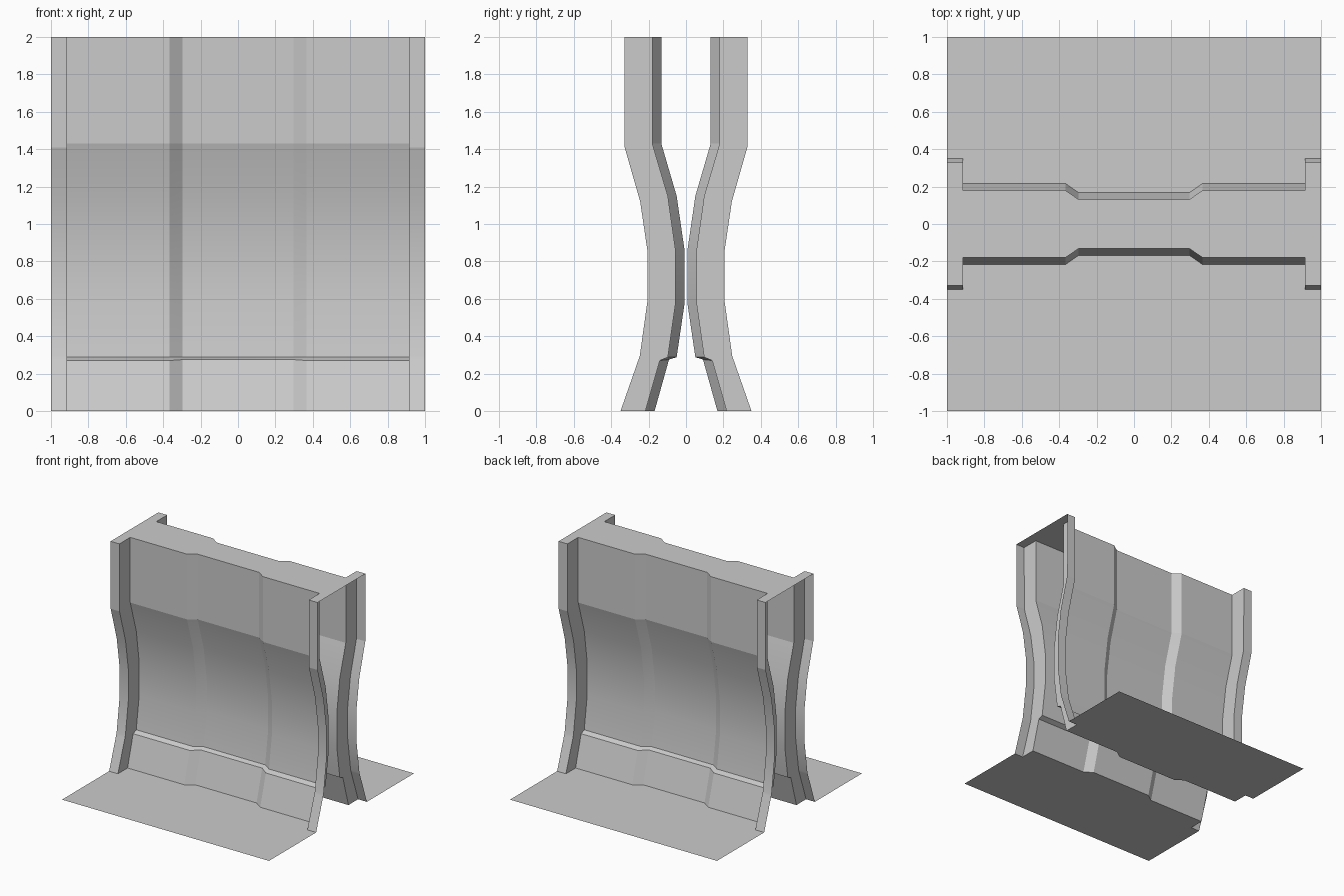
import bpy, math

if "Cube" in bpy.data.objects:
    bpy.data.objects.remove(bpy.data.objects["Cube"])

# Vertical profiles (distance from centre plane, z), top to bottom
PILLAR = [(.33, 2), (.328, 1.41), (.245, 1.12), (.206, .855), (.206, .59),
          (.247, .295), (.254, .275), (.35, 0)]
PANEL = [(.18, 2), (.18, 1.43), (.097, 1.15), (.056, .86), (.056, .575),
         (.097, .288), (.14, .27), (.217, 0)]
MIDDLE = [(.132, 2), (.132, 1.43), (.05, 1.15), (.007, .855), (.007, .58),
          (.05, .288), (.091, .275), (.168, 0)]

# Columns along x: pillar, step back to panel, recessed middle, and the same again
HALF = [(-1, PILLAR), (-.915, PILLAR), (-.915, PANEL), (-.367, PANEL), (-.297, MIDDLE)]
COLUMNS = HALF + [(-x, p) for x, p in reversed(HALF)]


def row(r, side):
    return [(x, side * p[r][0], p[r][1]) for x, p in COLUMNS]


def make(name, verts, faces, flip=False):
    me = bpy.data.meshes.new(name)
    me.from_pydata(verts, [], [f[::-1] if flip else f for f in faces])
    ob = bpy.data.objects.new(name, me)
    bpy.context.collection.objects.link(ob)
    return ob


n, rows = len(COLUMNS), len(PANEL)
for label, side in (("front", -1), ("back", 1)):
    # Curved wall with pillars
    verts = [v for r in range(rows) for v in row(r, side)]
    faces = [(r * n + c, (r + 1) * n + c, (r + 1) * n + c + 1, r * n + c + 1)
             for r in range(rows - 1) for c in range(n - 1)]
    wall = make(label + "_wall", verts, faces, side > 0)
    bpy.ops.object.select_all(action='DESELECT')
    wall.select_set(True)
    bpy.context.view_layer.objects.active = wall
    bpy.ops.object.shade_smooth_by_angle(angle=math.radians(13))

    # Floor plate following the wall foot
    outline = [(-1, side, 0), (1, side, 0)] + row(rows - 1, side)[::-1]
    make(label + "_floor", outline, [tuple(range(len(outline)))], side > 0)

# Cap between the two wall tops
outline = row(0, -1) + row(0, 1)[::-1]
make("top_cap", outline, [tuple(range(len(outline)))])
